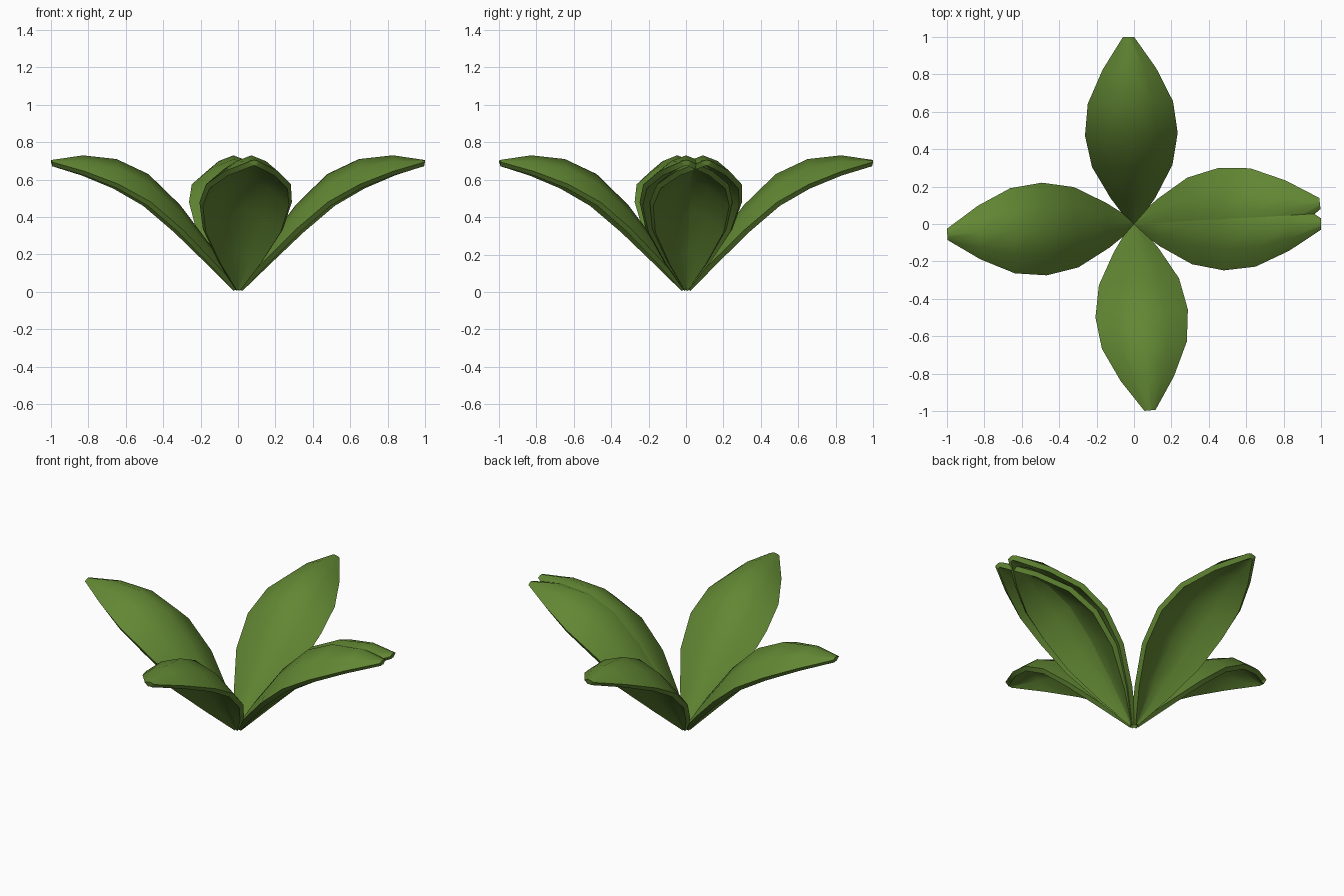
import bpy
import bmesh
import math

cube = bpy.data.objects.get("Cube")
if cube:
    bpy.data.objects.remove(cube)

green = bpy.data.materials.new("leaf green")
green.use_nodes = True
color = (0.12, 0.24, 0.033, 1)
green.diffuse_color = color
bsdf = green.node_tree.nodes["Principled BSDF"]
bsdf.inputs["Base Color"].default_value = color
bsdf.inputs["Roughness"].default_value = 0.8

# Leaf stations: distance out, midrib height, half width, droop of the edges
STATIONS = [
    (0.00, 0.03, 0.02, 0.01),
    (0.14, 0.24, 0.12, 0.075),
    (0.31, 0.465, 0.215, 0.13),
    (0.48, 0.63, 0.248, 0.15),
    (0.65, 0.71, 0.228, 0.135),
    (0.83, 0.73, 0.143, 0.085),
    (1.00, 0.705, 0.03, 0.01),
]
ACROSS = (-1, -0.55, 0, 0.55, 1)


def make_leaf(name, degrees):
    """Arched blade pointing outward along the given heading."""
    bm = bmesh.new()
    rows = []
    for dist, height, half, droop in STATIONS:
        rows.append([bm.verts.new((dist, half * t, height - droop * abs(t) ** 1.7))
                     for t in ACROSS])
    for a, b in zip(rows, rows[1:]):
        for i in range(len(ACROSS) - 1):
            bm.faces.new((a[i], b[i], b[i + 1], a[i + 1]))
    mesh = bpy.data.meshes.new(name)
    bm.to_mesh(mesh)
    bm.free()
    mesh.materials.append(green)
    leaf = bpy.data.objects.new(name, mesh)
    bpy.context.collection.objects.link(leaf)
    leaf.rotation_euler.z = math.radians(degrees)

    # Blade thickness, grown towards the underside
    solid = leaf.modifiers.new("thickness", 'SOLIDIFY')
    solid.thickness = 0.03
    solid.offset = -1

    bpy.ops.object.select_all(action='DESELECT')
    leaf.select_set(True)
    bpy.context.view_layer.objects.active = leaf
    bpy.ops.object.modifier_apply(modifier=solid.name)
    bpy.ops.object.shade_smooth_by_angle(angle=math.radians(50))


# Five leaves around the base, two of them nearly overlapping
HEADINGS = {
    "front_leaf": -85.1,
    "left_leaf": 0,
    "left_overlapping_leaf": 6.3,
    "back_leaf": 91.7,
    "right_leaf": 183.2,
}
for leaf_name, heading in HEADINGS.items():
    make_leaf(leaf_name, heading)
